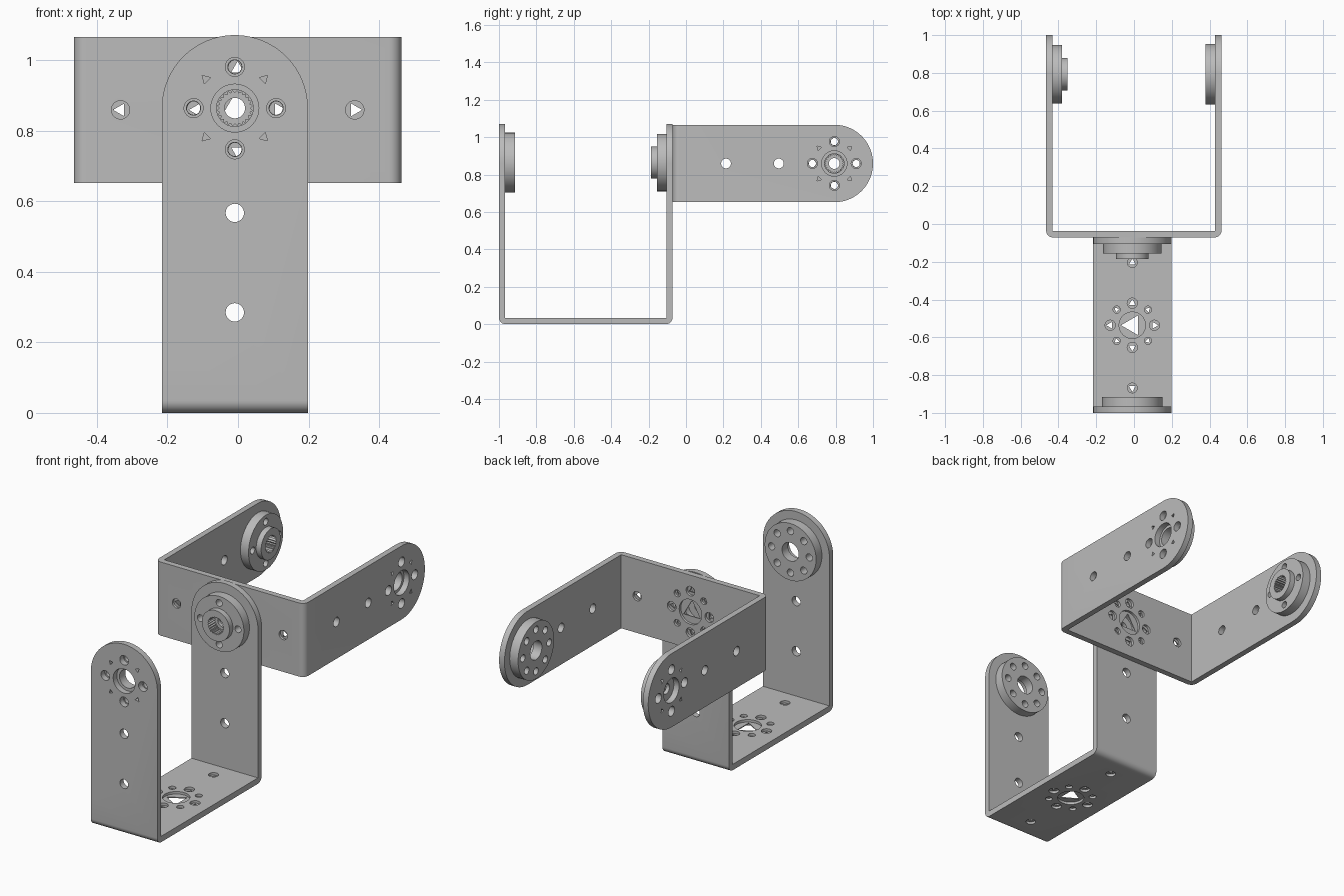
import bpy, bmesh, math
from mathutils import Matrix, Vector

if "Cube" in bpy.data.objects:
    bpy.data.objects.remove(bpy.data.objects["Cube"])

W, SPAN, LENGTH, T = 0.207, 0.928, 1.071, 0.033   # half width, depth, arm length, sheet thickness
PIVOT = LENGTH - W
HALF = SPAN / 2
RING = 0.117                                      # bolt circle radius

grey = bpy.data.materials.new("mid grey metal")
grey.use_nodes = True
grey.diffuse_color = (0.5, 0.5, 0.5, 1)
grey.node_tree.nodes["Principled BSDF"].inputs["Base Color"].default_value = grey.diffuse_color


def extrude(bm, outline, axis, lo, hi):
    """Closed prism from a 2D outline, extruded along one axis."""
    def place(u, v, w):
        return {"x": (w, u, v), "y": (u, w, v), "z": (u, v, w)}[axis]
    a = [bm.verts.new(place(u, v, lo)) for u, v in outline]
    b = [bm.verts.new(place(u, v, hi)) for u, v in outline]
    bm.faces.new(a)
    bm.faces.new(b[::-1])
    n = len(a)
    for i in range(n):
        j = (i + 1) % n
        bm.faces.new((a[j], a[i], b[i], b[j]))


def arc(u, v, r, start, end, n):
    angles = [math.radians(start + (end - start) * i / n) for i in range(n + 1)]
    return [(u + r * math.cos(t), v + r * math.sin(t)) for t in angles]


def circle(u, v, r, n=32, turn=0):
    return arc(u, v, r, turn, turn + 360, n)[:-1]


def ring(u, v, r, count, turn, n=24):
    """Outlines of small holes set around a centre."""
    return [circle(p, q, r, n, turn + 360 * i / count)
            for i, (p, q) in enumerate(circle(u, v, RING, count, turn))]


def build(name, prisms):
    bm = bmesh.new()
    for p in prisms:
        extrude(bm, *p)
    bmesh.ops.recalc_face_normals(bm, faces=bm.faces)
    mesh = bpy.data.meshes.new(name)
    bm.to_mesh(mesh)
    bm.free()
    mesh.materials.append(grey)
    obj = bpy.data.objects.new(name, mesh)
    bpy.context.collection.objects.link(obj)
    return obj


def boolean(obj, prisms, operation="DIFFERENCE"):
    cutter = build("cutter", prisms)
    mod = obj.modifiers.new("cut", "BOOLEAN")
    mod.operation, mod.solver, mod.object = operation, "EXACT", cutter
    bpy.context.view_layer.objects.active = obj
    bpy.ops.object.modifier_apply(modifier=mod.name)
    bpy.data.objects.remove(cutter)


def finish(obj, frame):
    bpy.ops.object.select_all(action="DESELECT")
    obj.select_set(True)
    bpy.context.view_layer.objects.active = obj
    bpy.ops.object.shade_smooth_by_angle(angle=math.radians(30))
    obj.matrix_world = frame


def make_bracket(prefix, frame):
    # Bent U-shaped sheet
    r, inner = 0.035, HALF - T
    profile = ([(-HALF, LENGTH)] + arc(r - HALF, r, r, 180, 270, 8)
               + arc(HALF - r, r, r, 270, 360, 8)
               + [(HALF, LENGTH), (inner, LENGTH), (inner, T), (-inner, T), (-inner, LENGTH)])
    sheet = build(prefix + "_bracket", [(profile, "x", -W, W)])

    # Rounded arm ends
    tongue = arc(0, PIVOT, W, 0, 180, 48) + [(-W, -0.1), (W, -0.1)]
    boolean(sheet, [(tongue, "y", -1, 1)], "INTERSECT")

    # Arm holes: pivot bore, bolt circle, three-sided pilot holes, mounting holes
    arm = [circle(0, PIVOT, 0.068)] + ring(0, PIVOT, 0.027, 4, 0) + ring(0, PIVOT, 0.014, 4, 45, 3)
    arm += [circle(0, z, 0.026) for z in (0.285, 0.567)]
    boolean(sheet, [(o, "y", -1, 1) for o in arm])

    # Base holes, each with a thin web in the middle pierced by a triangle
    base = [circle(0, 0, 0.07)] + ring(0, 0, 0.027, 4, 0) + ring(0, 0, 0.019, 4, 45)
    base += [circle(0, s * 0.332, 0.026) for s in (-1, 1)]
    boolean(sheet, [(o, "z", lo, hi) for o in base for lo, hi in ((-0.1, 0.014), (0.019, 0.1))])
    pierced = [circle(0, 0, 0.06, 3, 180)] + ring(0, 0, 0.021, 4, 0, 3) + ring(0, 0, 0.015, 4, 45, 3)
    pierced += [circle(0, s * 0.332, 0.021, 3, s * 90) for s in (-1, 1)]
    boolean(sheet, [(o, "z", -0.1, 0.1) for o in pierced])
    finish(sheet, frame)

    # Plain bearing disc on one arm
    disc = build(prefix + "_bearing_disc", [(circle(0, PIVOT, 0.16, 64), "y", -inner, 0.052 - inner)])
    holes = [circle(0, PIVOT, 0.052)] + ring(0, PIVOT, 0.02, 8, 0)
    boolean(disc, [(o, "y", -1, 1) for o in holes])
    finish(disc, frame)

    # Stepped drive hub with a toothed socket on the other arm
    hub = build(prefix + "_drive_hub", [(circle(0, PIVOT, 0.154, 64), "y", inner - 0.05, inner)])
    tip = inner - 0.081
    boolean(hub, [(circle(0, PIVOT, 0.086, 48), "y", tip, inner - 0.02)], "UNION")
    boolean(hub, [(o, "y", -1, 1) for o in [circle(0, PIVOT, 0.029)] + ring(0, PIVOT, 0.019, 4, 0)])
    teeth = 24
    socket = []
    for i in range(teeth * 2):
        t = math.pi * i / teeth
        rad = 0.05 if i % 2 else 0.043
        socket.append((rad * math.cos(t), PIVOT + rad * math.sin(t)))
    boolean(hub, [(socket, "y", tip - 0.1, tip + 0.06)])
    finish(hub, frame)


# Upright bracket, then the same bracket lying on its side behind it
make_bracket("lower", Matrix.Translation((-0.009, HALF - 1, 0)))
turn = Matrix(((0, -1, 0), (0, 0, 1), (-1, 0, 0))).to_4x4()
make_bracket("upper", Matrix.Translation(Vector((-0.001, 1 - LENGTH, 0.859))) @ turn)
